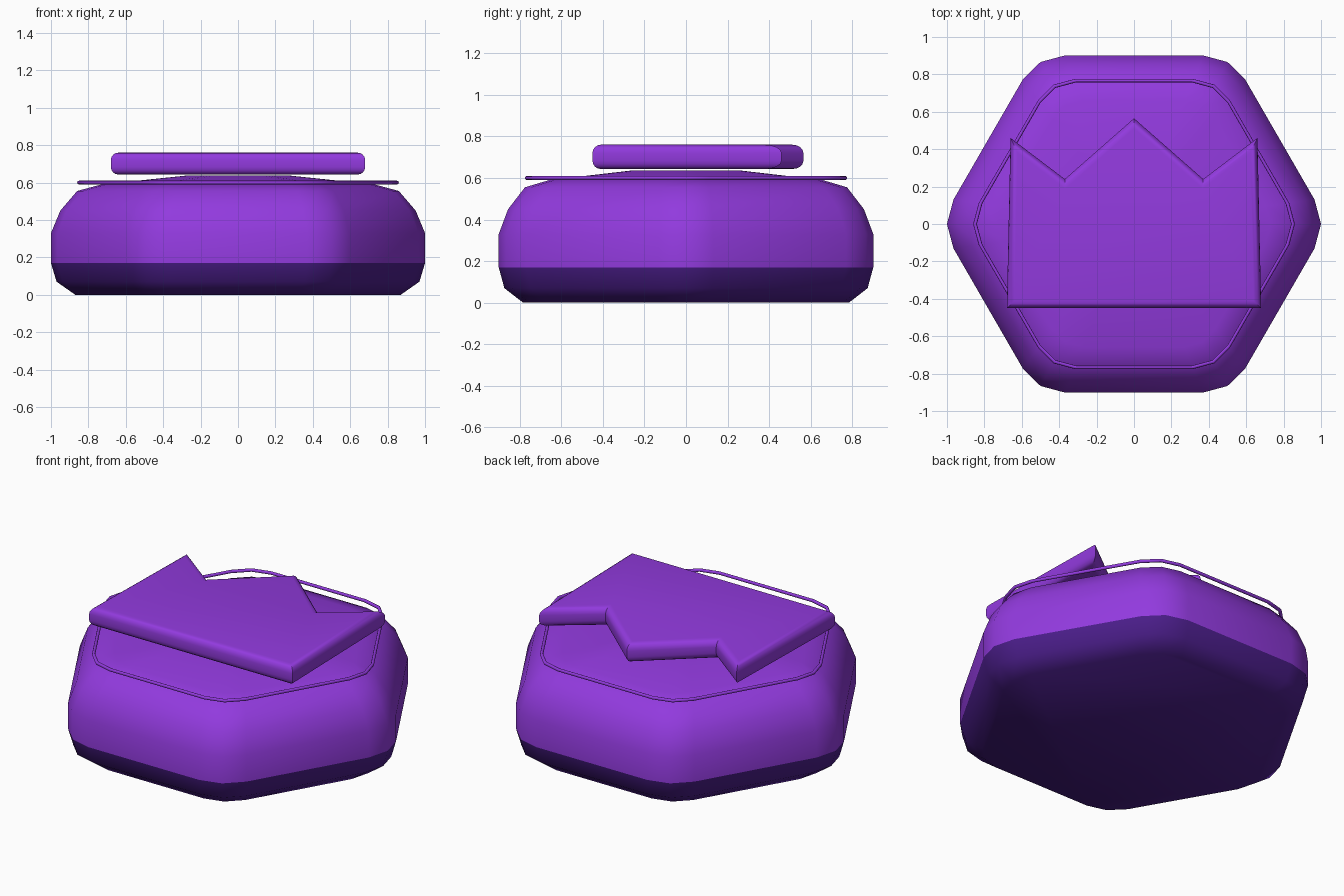
import bpy, math
from mathutils import Vector

if "Cube" in bpy.data.objects:
    bpy.data.objects.remove(bpy.data.objects["Cube"])


def material(name, srgb):
    lin = [((c / 255 + 0.055) / 1.055) ** 2.4 for c in srgb]
    m = bpy.data.materials.new(name)
    m.use_nodes = True
    m.diffuse_color = (*lin, 1)
    m.node_tree.nodes["Principled BSDF"].inputs["Base Color"].default_value = (*lin, 1)
    return m


purple = material("purple", (146, 58, 222))
dark = material("dark violet", (76, 30, 140))


def loft(name, loops, mat, caps=(True, True), closed=False, angle=180):
    """Skin a stack of equal-length closed loops."""
    n, k = len(loops[0]), len(loops)
    verts = [p for loop in loops for p in loop]
    faces = []
    for j in range(k if closed else k - 1):
        a, b = j * n, (j + 1) % k * n
        for i in range(n):
            i2 = (i + 1) % n
            faces.append((a + i, a + i2, b + i2, b + i))
    if caps[0]:
        faces.append(tuple(reversed(range(n))))
    if caps[1]:
        faces.append(tuple(range((k - 1) * n, k * n)))
    me = bpy.data.meshes.new(name)
    me.from_pydata(verts, [], faces)
    me.materials.append(mat)
    ob = bpy.data.objects.new(name, me)
    bpy.context.collection.objects.link(ob)
    bpy.ops.object.select_all(action='DESELECT')
    ob.select_set(True)
    bpy.context.view_layer.objects.active = ob
    bpy.ops.object.shade_smooth_by_angle(angle=math.radians(angle))
    return ob


# Hexagon with softened corners, scaled to any size and height
def hexagon(scale, z):
    pts = []
    for i in range(6):
        for da, r in ((-7.7, 0.974), (0, 1), (7.7, 0.974)):
            a = math.radians(60 * i + da)
            pts.append((r * scale * math.cos(a), r * scale * math.sin(a), z))
    return pts


# Body: dark base and domed upper hull
loft("base", [hexagon(*p) for p in ((0.87, 0), (0.97, 0.07), (1, 0.17))],
     dark, caps=(True, False))
hull = ((1, 0.17), (1, 0.33), (0.95, 0.45), (0.86, 0.555), (0.73, 0.59), (0.28, 0.637))
loft("hull", [hexagon(*p) for p in hull], purple, caps=(False, True))

# Thin floating trim ring
sides = [math.tau * i / 8 for i in range(8)]
loft("trim_ring", [hexagon(0.85 + 0.01 * math.cos(a), 0.6 + 0.01 * math.sin(a)) for a in sides],
     purple, caps=(False, False), closed=True, angle=50)

# Crown plate with rounded rim
half = [(0.68, -0.45), (0.66, 0.46), (0.37, 0.24)]
outline = [Vector(p) for p in half + [(0, 0.565)] + [(-x, y) for x, y in reversed(half)]]


def inset(points, d, z):
    out = []
    for i, p in enumerate(points):
        u = (p - points[i - 1]).normalized()
        v = (points[(i + 1) % len(points)] - p).normalized()
        nu, nv = Vector((-u.y, u.x)), Vector((-v.y, v.x))
        q = p + (nu + nv) * d / (1 + nu.dot(nv))
        out.append((q.x, q.y, z))
    return out


r, low, high = 0.04, 0.643, 0.76
steps = [math.radians(a) for a in (0, 22.5, 45, 67.5, 90)]
rim = [(r * (1 - math.sin(a)), low + r * (1 - math.cos(a))) for a in steps]
rim += [(d, low + high - z) for d, z in reversed(rim)]
loft("crown_plate", [inset(outline, d, z) for d, z in rim], purple, angle=35)
